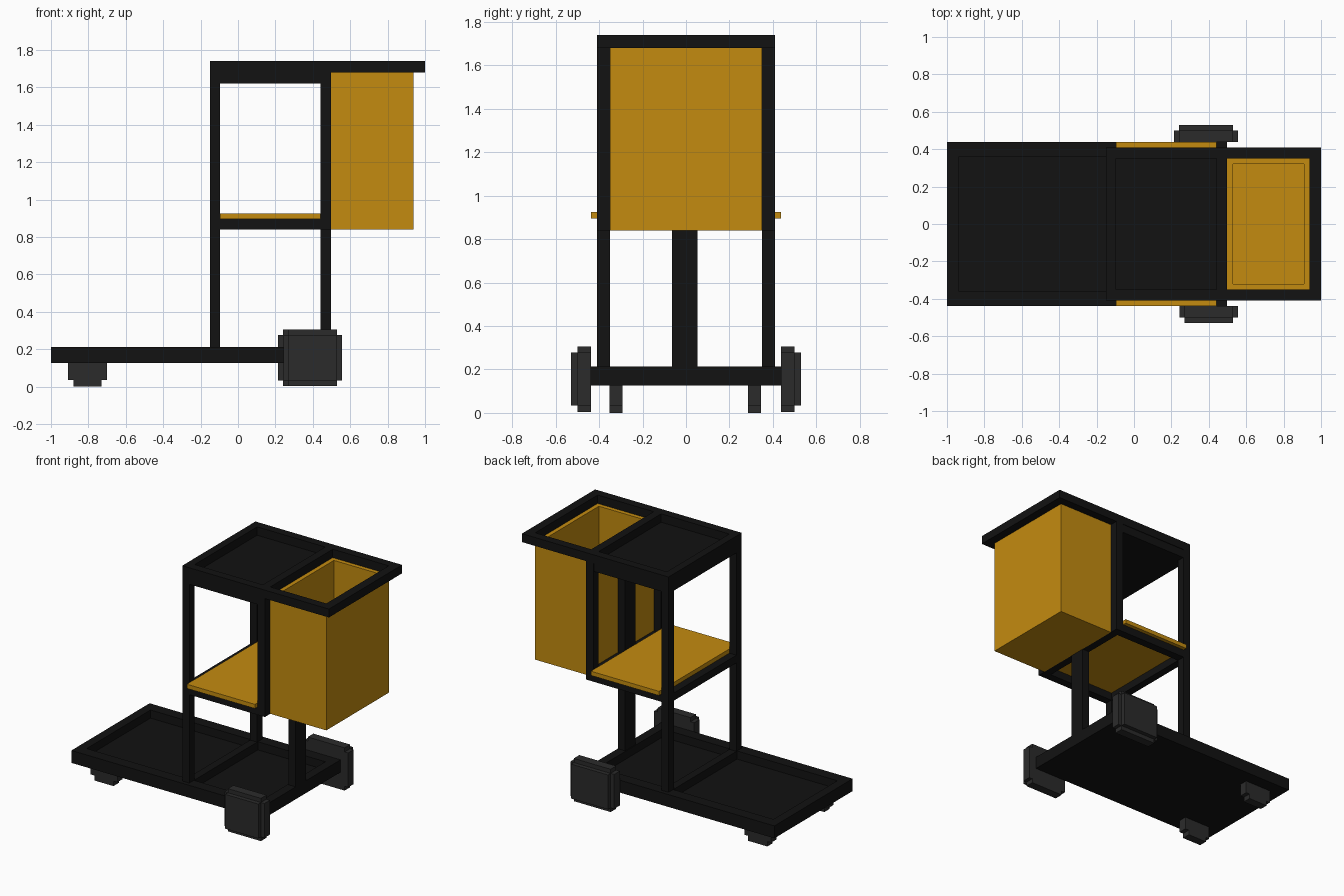
import bpy, bmesh

if "Cube" in bpy.data.objects:
    bpy.data.objects.remove(bpy.data.objects["Cube"])


def material(name, rgb):
    m = bpy.data.materials.new(name)
    m.diffuse_color = (*rgb, 1)
    m.use_nodes = True
    m.node_tree.nodes["Principled BSDF"].inputs["Base Color"].default_value = m.diffuse_color
    return m


BLACK = material("black_metal", (0.006, 0.006, 0.006))
ORANGE = material("orange_panel", (0.55, 0.26, 0.005))
RUBBER = material("dark_rubber", (0.024, 0.024, 0.024))


def finish(name, bm, mat):
    bmesh.ops.recalc_face_normals(bm, faces=bm.faces)
    me = bpy.data.meshes.new(name)
    bm.to_mesh(me)
    bm.free()
    me.materials.append(mat)
    ob = bpy.data.objects.new(name, me)
    bpy.context.collection.objects.link(ob)
    return ob


def box(name, x, y, z, mat=BLACK):
    """Box from (min, max) pairs."""
    bm = bmesh.new()
    bmesh.ops.create_cube(bm, size=1)
    for v in bm.verts:
        v.co = [r[0] if c < 0 else r[1] for c, r in zip(v.co, (x, y, z))]
    return finish(name, bm, mat)


def tray(name, x, y, z, wx, wy, floor, mat):
    """Open-topped box with rim widths wx, wy and inner floor height."""
    bm = bmesh.new()

    def ring(ix, iy, h):
        x0, x1, y0, y1 = x[0] + ix, x[1] - ix, y[0] + iy, y[1] - iy
        return [bm.verts.new((*p, h)) for p in ((x0, y0), (x1, y0), (x1, y1), (x0, y1))]

    rings = [ring(0, 0, z[0]), ring(0, 0, z[1]), ring(wx, wy, z[1]), ring(wx, wy, floor)]
    for a, b in zip(rings, rings[1:]):
        for i in range(4):
            j = (i + 1) % 4
            bm.faces.new((a[i], a[j], b[j], b[i]))
    bm.faces.new(rings[0])
    bm.faces.new(rings[-1])
    return finish(name, bm, mat)


def span(side, a, b):
    return tuple(sorted((side * a, side * b)))


FRONT, REAR = (-0.15, -0.095), (0.44, 0.498)   # x ranges of the two post rows

# Base platform with a divider between the front posts
tray("base_platform", (-1, 0.498), (-0.438, 0.438), (0.125, 0.213), 0.063, 0.08, 0.155, BLACK)
box("base_divider", FRONT, (-0.36, 0.36), (0.15, 0.213))

# Central column, cross rails of shelf and top
box("centre_column", REAR, (-0.065, 0.053), (0.15, 1.68))
for label, xr in (("front", FRONT), ("rear", REAR)):
    box(label + "_shelf_rail", xr, (-0.35, 0.35), (0.84, 0.895))
    box(label + "_top_rail", xr, (-0.35, 0.35), (1.62, 1.74))
box("top_end_rail", (0.938, 1.0), (-0.35, 0.35), (1.68, 1.74))
box("top_panel", (-0.095, 0.44), (-0.405, 0.405), (1.62, 1.68))

# Posts, rails, wheels and casters on both sides
for s, label in ((-1, "front_side"), (1, "back_side")):
    yr = span(s, 0.35, 0.41)
    box(label + "_tall_post", FRONT, yr, (0.213, 1.68))
    box(label + "_short_post", REAR, yr, (0.84, 1.68))
    box(label + "_shelf_bar", (-0.095, 0.44), yr, (0.84, 0.895))
    box(label + "_top_bar", (-0.15, 1.0), yr, (1.68, 1.74))

    x0 = 0.243 if s < 0 else 0.213
    tyre, hub = span(s, 0.438, 0.50), span(s, 0.438, 0.53)
    box(label + "_wheel_wide", (x0, 0.557), tyre, (0.033, 0.277), RUBBER)
    box(label + "_wheel_tall", (x0 + 0.028, 0.53), tyre, (0.003, 0.306), RUBBER)
    box(label + "_wheel_hub", (x0 + 0.028, 0.53), hub, (0.033, 0.277), RUBBER)

    cy = (-0.353, -0.293) if s < 0 else (0.286, 0.346)
    box(label + "_caster_mount", (-0.91, -0.70), cy, (0.035, 0.125), RUBBER)
    box(label + "_caster_foot", (-0.88, -0.73), cy, (0, 0.035), RUBBER)

# Orange shelf and waste bin
box("shelf", (-0.095, 0.44), (-0.438, 0.438), (0.895, 0.925), ORANGE)
tray("bin", (0.498, 0.938), (-0.35, 0.35), (0.84, 1.68), 0.03, 0.03, 0.87, ORANGE)
